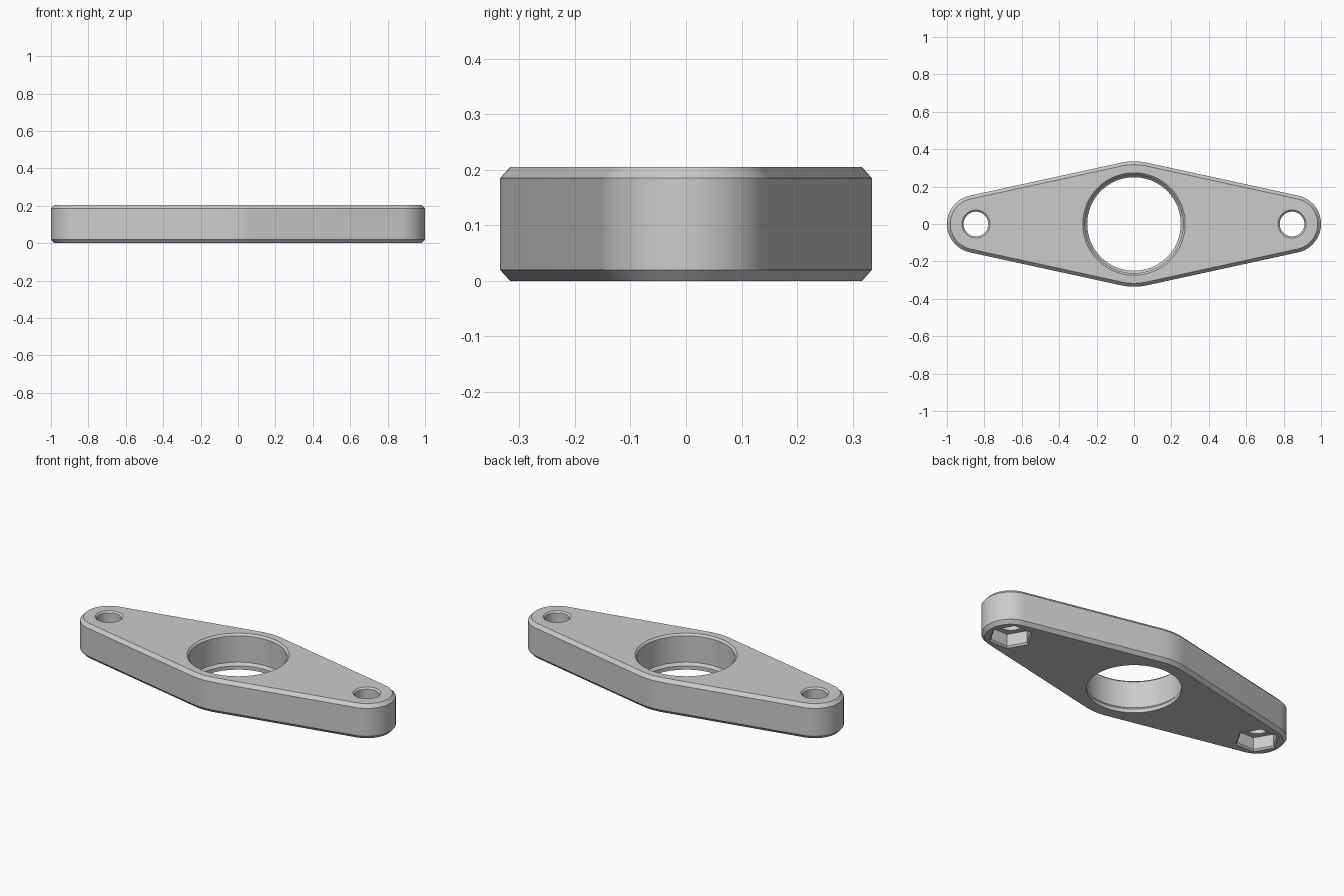
import bpy, bmesh
from math import pi, sin, cos, asin

default = bpy.data.objects.get("Cube")
if default:
    bpy.data.objects.remove(default, do_unlink=True)

HEIGHT = 0.205
BOLT_X = 0.845
END_R, MID_R = 0.155, 0.335

steel = bpy.data.materials.new("light grey")
steel.use_nodes = True
grey = (0.6, 0.6, 0.6, 1)
steel.diffuse_color = grey
steel.node_tree.nodes["Principled BSDF"].inputs["Base Color"].default_value = grey


def arc(cx, radius, start, end, steps):
    angles = [start + (end - start) * i / steps for i in range(steps + 1)]
    return [(cx + radius * cos(a), radius * sin(a)) for a in angles]


def circle(cx, radius, sides):
    return arc(cx, radius, 0, 2 * pi, sides)[:-1]


def plate_outline(inset):
    """Two end rounds and a wide middle joined by tangent lines."""
    lean = asin((MID_R - END_R) / BOLT_X)
    side = pi / 2 - lean
    end, mid = END_R - inset, MID_R - inset
    return (arc(BOLT_X, end, -side, side, 32)
            + arc(0, mid, side, pi - side, 10)
            + arc(-BOLT_X, end, pi - side, pi + side, 32)
            + arc(0, mid, pi + side, 2 * pi - side, 10))


def loft(name, layers):
    """Closed solid through matching outlines, listed bottom to top as (outline, z)."""
    bm = bmesh.new()
    rings = [[bm.verts.new((x, y, z)) for x, y in pts] for pts, z in layers]
    count = len(rings[0])
    for low, high in zip(rings, rings[1:]):
        for i in range(count):
            j = (i + 1) % count
            bm.faces.new((low[i], low[j], high[j], high[i]))
    bm.faces.new(rings[0][::-1])
    bm.faces.new(rings[-1])
    bmesh.ops.recalc_face_normals(bm, faces=bm.faces)
    mesh = bpy.data.meshes.new(name)
    bm.to_mesh(mesh)
    bm.free()
    mesh.materials.append(steel)
    obj = bpy.data.objects.new(name, mesh)
    bpy.context.collection.objects.link(obj)
    return obj


def round_cutter(name, cx, profile, sides):
    return loft(name, [(circle(cx, r, sides), z) for r, z in profile])


# Plate with chamfered rims
plate = loft("flange_plate", [
    (plate_outline(0.018), 0),
    (plate_outline(0), 0.02),
    (plate_outline(0), HEIGHT - 0.02),
    (plate_outline(0.018), HEIGHT),
])

# Centre bore with a seating lip near the bottom and a chamfered mouth
cutters = [round_cutter("bore_cutter", 0, [
    (0.25, -0.05), (0.25, 0.022), (0.263, 0.038),
    (0.263, HEIGHT - 0.011), (0.274, HEIGHT), (0.274, HEIGHT + 0.05)], 96)]

# Bolt holes, with hexagonal nut pockets underneath
for cx in (-BOLT_X, BOLT_X):
    cutters.append(round_cutter("nut_pocket_cutter", cx, [
        (0.12, -0.05), (0.12, 0), (0.111, 0.01), (0.111, 0.08)], 6))
    cutters.append(round_cutter("bolt_hole_cutter", cx, [
        (0.066, 0.04), (0.066, HEIGHT - 0.009),
        (0.075, HEIGHT), (0.075, HEIGHT + 0.05)], 48))

bpy.ops.object.select_all(action='DESELECT')
bpy.context.view_layer.objects.active = plate
plate.select_set(True)
for cutter in cutters:
    cutter.hide_render = True
    cut = plate.modifiers.new(cutter.name, 'BOOLEAN')
    cut.operation = 'DIFFERENCE'
    cut.solver = 'EXACT'
    cut.object = cutter
    bpy.ops.object.modifier_apply(modifier=cut.name)
    bpy.data.objects.remove(cutter, do_unlink=True)

bpy.ops.object.shade_smooth_by_angle(angle=pi / 7)
